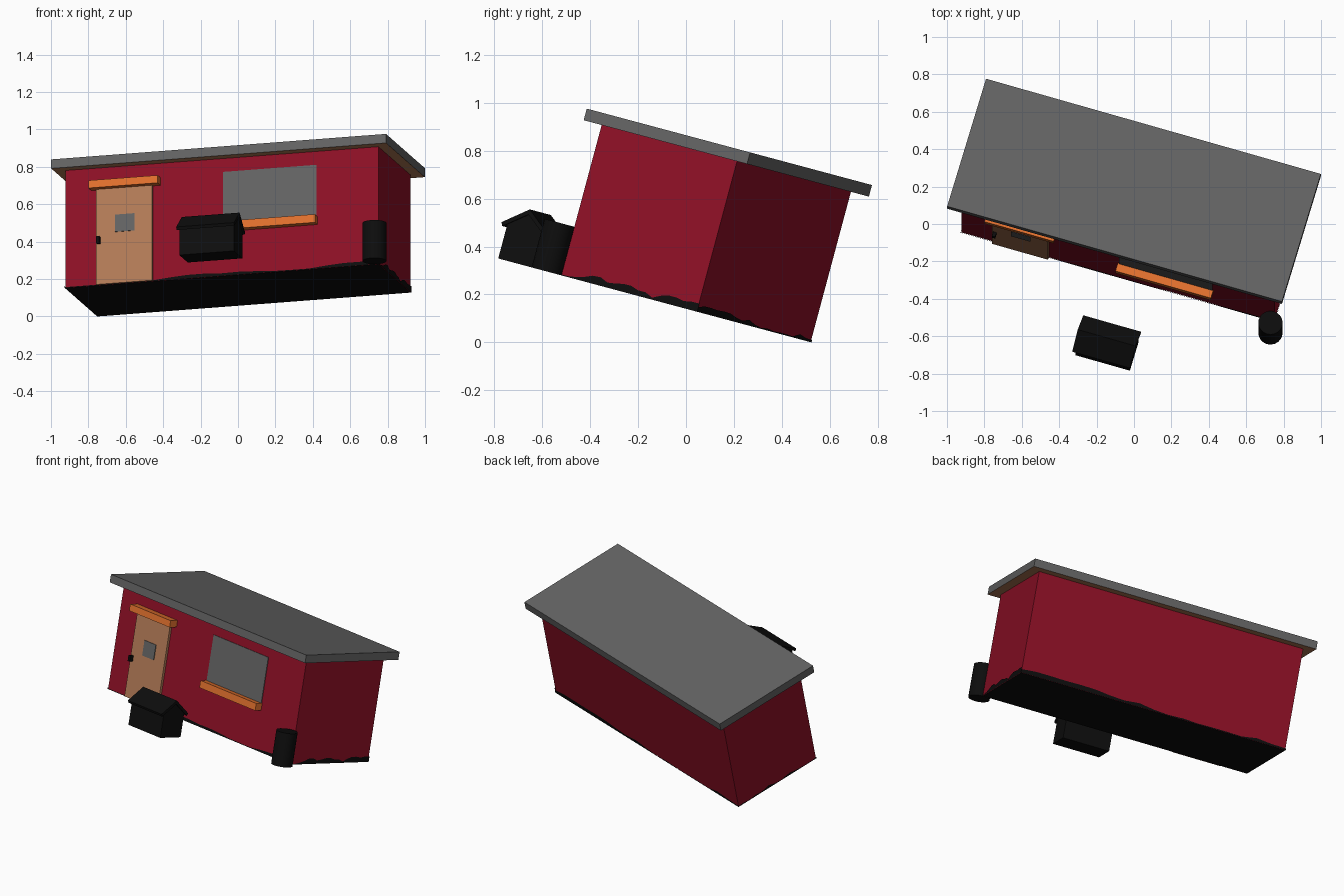
import bpy, bmesh, math, random
from mathutils import Matrix, Vector

if "Cube" in bpy.data.objects:
    bpy.data.objects.remove(bpy.data.objects["Cube"])

random.seed(4)

# The whole scene leans back and is turned: everything is built upright, then tilted
TILT = (Matrix.Translation((0, 0, 0.14)) @ Matrix.Rotation(math.radians(-15), 4, 'X')
        @ Matrix.Rotation(math.radians(-16.4), 4, 'Z'))


def mat(name, r, g, b):
    m = bpy.data.materials.new(name)
    m.diffuse_color = (r, g, b, 1)
    m.use_nodes = True
    m.node_tree.nodes["Principled BSDF"].inputs["Base Color"].default_value = m.diffuse_color
    return m


RED = mat("wall red", 0.27, 0.005, 0.019)
GREY = mat("slate grey", 0.125, 0.125, 0.125)
TAN = mat("door tan", 0.45, 0.2, 0.095)
ORANGE = mat("trim orange", 0.76, 0.165, 0.027)
BLACK = mat("soot black", 0.004, 0.004, 0.004)


def finish(name, bm, *mats):
    me = bpy.data.meshes.new(name)
    bm.normal_update()
    bm.to_mesh(me)
    bm.free()
    for m in mats:
        me.materials.append(m)
    ob = bpy.data.objects.new(name, me)
    bpy.context.collection.objects.link(ob)
    ob.matrix_world = TILT
    return ob


def box(name, x, y, z, m, under=None):
    """Box from min/max pairs; the downward face may take a second material."""
    bm = bmesh.new()
    bmesh.ops.create_cube(bm, size=1)
    for v in bm.verts:
        v.co = [sum(r) / 2 + c * (r[1] - r[0]) for r, c in zip((x, y, z), v.co)]
    bm.normal_update()
    if under:
        for f in bm.faces:
            f.material_index = int(f.normal.z < -0.5)
    return finish(name, bm, *([m, under] if under else [m]))


def extrude_profile(name, pts, x0, x1, m):
    """Extrude a (y, z) outline along x."""
    bm = bmesh.new()
    face = bm.faces.new([bm.verts.new((x0, y, z)) for y, z in pts])
    ext = bmesh.ops.extrude_face_region(bm, geom=[face])
    bmesh.ops.translate(bm, vec=(x1 - x0, 0, 0),
                        verts=[g for g in ext["geom"] if isinstance(g, bmesh.types.BMVert)])
    bmesh.ops.recalc_face_normals(bm, faces=bm.faces)
    return finish(name, bm, m)


HX, HY, H = 0.872, 0.305, 0.65

# House body and flat roof
box("house_walls", (-HX, HX), (-HY, HY), (0, H), RED, BLACK)
box("roof_slab", (-0.933, 0.933), (-0.368, 0.368), (H, H + 0.05), GREY, TAN)

# Door, its small window, knob and lintel
box("door", (-0.698, -0.385), (-0.32, -0.30), (0.002, 0.528), TAN)
box("door_window", (-0.591, -0.482), (-0.324, -0.318), (0.285, 0.38), GREY)
box("door_knob", (-0.69, -0.672), (-0.345, -0.318), (0.225, 0.262), BLACK)
box("door_lintel", (-0.728, -0.342), (-0.36, -0.30), (0.528, 0.57), ORANGE)

# Large window and sill
box("front_window", (0.006, 0.528), (-0.309, -0.301), (0.28, 0.575), GREY)
box("window_sill", (0.0, 0.532), (-0.352, -0.30), (0.245, 0.29), ORANGE)

# Kennel: gabled body with a folded roof
extrude_profile("kennel_body", [(-0.785, 0), (-0.625, 0), (-0.625, 0.148),
                                (-0.705, 0.21), (-0.785, 0.148)], -0.096, 0.208, BLACK)
extrude_profile("kennel_roof", [(-0.802, 0.135), (-0.705, 0.21), (-0.608, 0.135),
                                (-0.6, 0.15), (-0.705, 0.232), (-0.81, 0.15)],
                -0.106, 0.216, BLACK)

# Barrel at the front right corner
bm = bmesh.new()
bmesh.ops.create_cone(bm, cap_ends=True, segments=20, radius1=0.065, radius2=0.065, depth=0.21,
                      matrix=Matrix.Translation((0.87, -0.372, 0.105)))
for f in bm.faces:
    f.smooth = len(f.verts) == 4
finish("barrel", bm, BLACK)


# Ragged dark edging along the foot of each wall
def edging(name, p0, p1, amount):
    p0, p1 = Vector(p0), Vector(p1)
    n = 18
    bm = bmesh.new()
    h, prev = 0.008, None
    for i in range(n + 1):
        p = p0.lerp(p1, i / n)
        h = min(amount, max(0.004, h + random.uniform(-0.5, 0.55) * amount))
        pair = bm.verts.new((p.x, p.y, 0)), bm.verts.new((p.x, p.y, h))
        if prev:
            bm.faces.new((prev[0], pair[0], pair[1], prev[1]))
        prev = pair
    finish(name, bm, BLACK)


ex, ey = HX + 0.003, HY + 0.003
edging("front_edging", (-ex, -ey, 0), (ex, -ey, 0), 0.02)
edging("right_edging", (ex, -ey, 0), (ex, ey, 0), 0.035)
edging("back_edging", (ex, ey, 0), (-ex, ey, 0), 0.03)
edging("left_edging", (-ex, ey, 0), (-ex, -ey, 0), 0.025)
